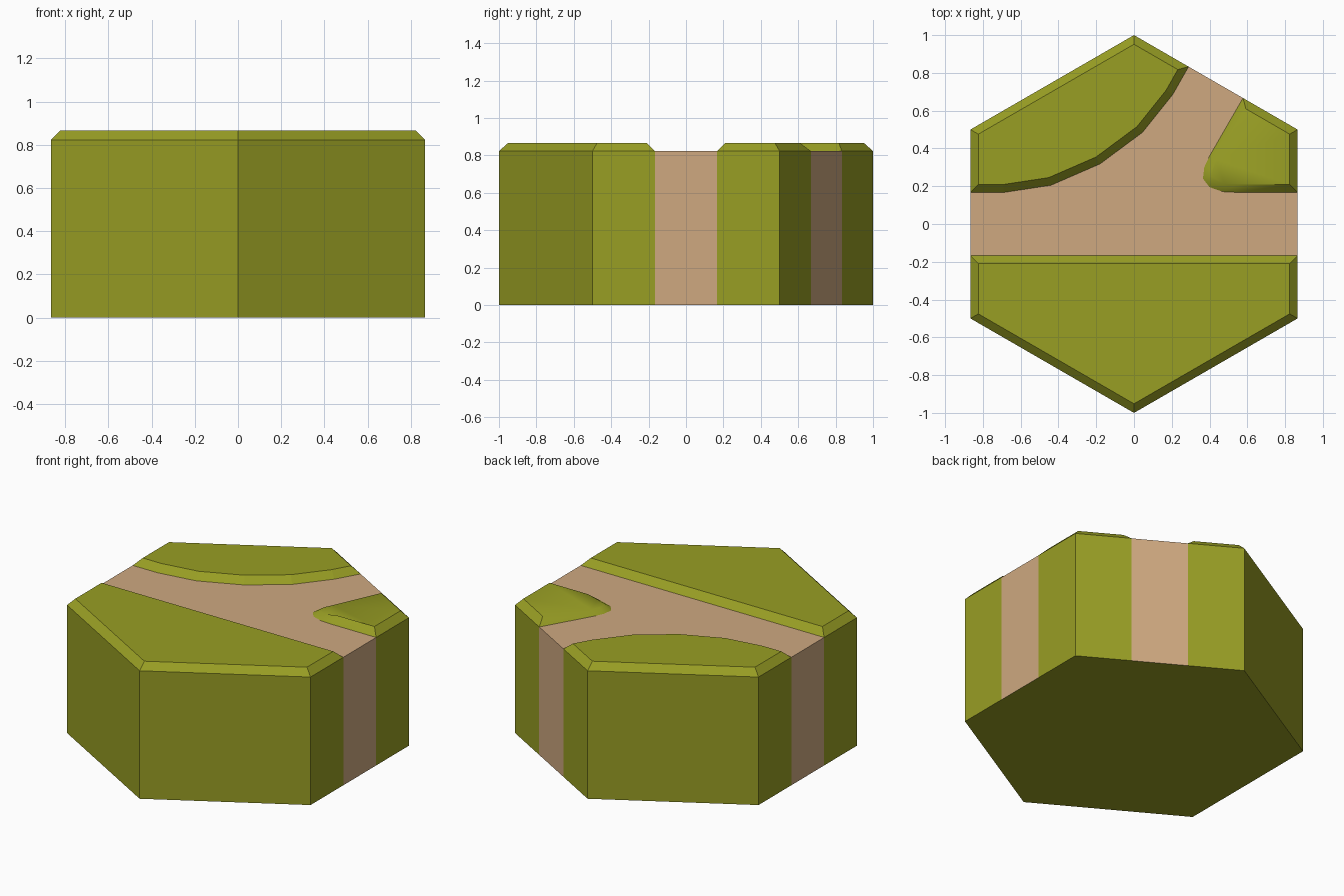
import bpy, bmesh, math
from mathutils import Vector

if "Cube" in bpy.data.objects:
    bpy.data.objects.remove(bpy.data.objects["Cube"])

H, TOP, INSET = 0.823, 0.866, 0.042      # road level, grass level, chamfer width
A, B = 0.866, 0.167                      # hexagon half width, road half width


def material(name, rgb):
    m = bpy.data.materials.new(name)
    m.diffuse_color = (*rgb, 1)
    m.use_nodes = True
    m.node_tree.nodes["Principled BSDF"].inputs["Base Color"].default_value = m.diffuse_color
    return m


GRASS = material("grass green", (0.315, 0.342, 0.0175))
ROAD = material("sandy tan", (0.62, 0.395, 0.217))


def finish(bm, name, mats):
    me = bpy.data.meshes.new(name)
    bm.to_mesh(me)
    bm.free()
    for m in mats:
        me.materials.append(m)
    ob = bpy.data.objects.new(name, me)
    bpy.context.collection.objects.link(ob)
    return ob


def inset(points, d):
    """Mitred inward offset of a counter-clockwise outline."""
    out = []
    n = len(points)
    for i in range(n):
        p = Vector(points[i])
        e1 = (p - Vector(points[i - 1])).normalized()
        e2 = (Vector(points[(i + 1) % n]) - p).normalized()
        n1, n2 = Vector((-e1.y, e1.x)), Vector((-e2.y, e2.x))
        out.append(p + (n1 + n2) * d / (1 + n1.dot(n2)))
    return out


def grass_plate(name, outline, height=lambda p: TOP):
    bm = bmesh.new()
    low = [bm.verts.new((*p, H)) for p in outline]
    high = [bm.verts.new((*p, height(p))) for p in inset(outline, INSET)]
    n = len(low)
    for i in range(n):
        j = (i + 1) % n
        bm.faces.new((low[i], low[j], high[j], high[i]))
    bm.faces.new(high)
    return finish(bm, name, [GRASS])


# Road edges: long bend to the north west, tight corner to the east
bend = [(-A, B), (-0.69, B), (-0.44, 0.205), (-0.18, 0.318),
        (0.045, 0.485), (0.205, 0.685), (0.289, 0.833)]
corner = [(0.577, 0.667), (0.40, 0.36), (0.372, 0.30), (0.365, 0.24),
          (0.40, 0.195), (0.47, 0.171), (0.55, B), (A, B)]

# Grass plates with chamfered rims
grass_plate("south_grass", [(-A, -B), (-A, -0.5), (0, -1), (A, -0.5), (A, -B)])
grass_plate("north_west_grass", bend + [(0, 1), (-A, 0.5)])
east = grass_plate("east_grass", corner + [(A, 0.5)],
                   lambda p: TOP - (0.016 if p.x < 0.55 else 0))
bpy.context.view_layer.objects.active = east
east.select_set(True)
bpy.ops.object.shade_smooth_by_angle(angle=math.radians(40))

# Hexagonal block: walls striped where the road meets them, road surface on top
bm = bmesh.new()
rim = [(0, -1), (A, -0.5), (A, -B), (A, B), (A, 0.5), (0.577, 0.667),
       (0.289, 0.833), (0, 1), (-A, 0.5), (-A, B), (-A, -B), (-A, -0.5)]
road_ends = {2, 5, 9}
low = [bm.verts.new((*p, 0)) for p in rim]
high = [bm.verts.new((*p, H)) for p in rim]
for i in range(len(rim)):
    j = (i + 1) % len(rim)
    f = bm.faces.new((low[i], low[j], high[j], high[i]))
    f.material_index = int(i in road_ends)
bm.faces.new(low[::-1])
road = [(-A, -B), (A, -B)] + corner[::-1] + bend[::-1]
f = bm.faces.new([bm.verts.new((*p, H)) for p in road])
f.material_index = 1
bmesh.ops.remove_doubles(bm, verts=bm.verts, dist=1e-4)
finish(bm, "hex_block_with_road", [GRASS, ROAD])
